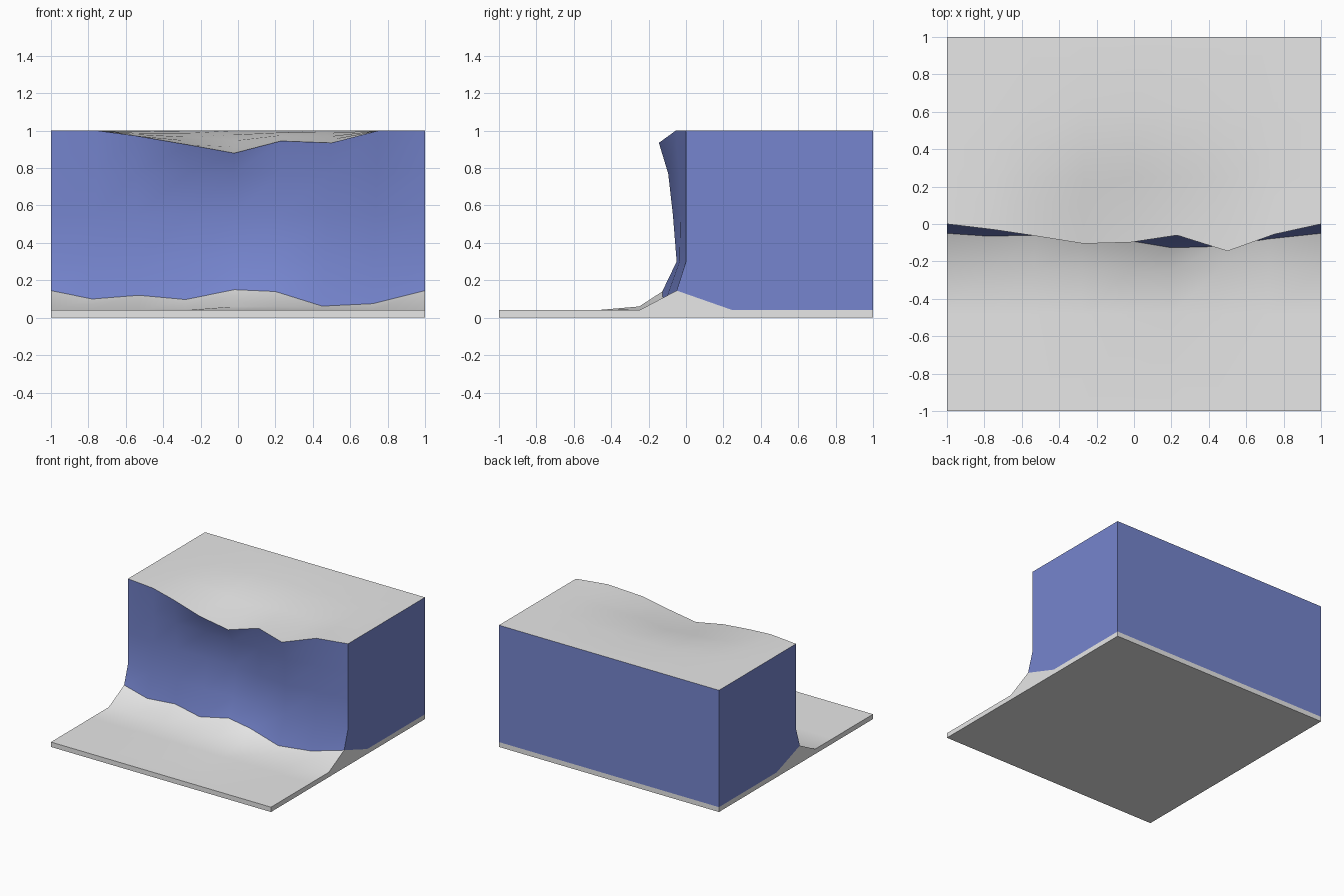
import bpy, bmesh, math

if "Cube" in bpy.data.objects:
    bpy.data.objects.remove(bpy.data.objects["Cube"])


def material(name, color):
    m = bpy.data.materials.new(name)
    m.diffuse_color = (*color, 1)
    m.use_nodes = True
    m.node_tree.nodes["Principled BSDF"].inputs["Base Color"].default_value = m.diffuse_color
    return m


GREY = material("grey ground", (0.8, 0.8, 0.8))
BLUE = material("blue rock", (0.18, 0.235, 0.62))


def build(name, mat, grid, polys, angle=50):
    """Skin a grid of points (columns along x) and add extra polygons."""
    bm = bmesh.new()
    rows = [[bm.verts.new(p) for p in col] for col in grid]
    for a, b in zip(rows, rows[1:]):
        for i in range(len(a) - 1):
            bm.faces.new((a[i], b[i], b[i + 1], a[i + 1]))
    for poly in polys:
        bm.faces.new([bm.verts.new(p) for p in poly])
    bmesh.ops.remove_doubles(bm, verts=bm.verts, dist=0.0005)
    me = bpy.data.meshes.new(name)
    bm.to_mesh(me)
    bm.free()
    me.materials.append(mat)
    ob = bpy.data.objects.new(name, me)
    bpy.context.collection.objects.link(ob)
    bpy.ops.object.select_all(action='DESELECT')
    ob.select_set(True)
    bpy.context.view_layer.objects.active = ob
    bpy.ops.object.shade_smooth_by_angle(angle=math.radians(angle))
    return ob


# Foot line and rim line of the cliff: (x, y, z) for nine columns
foot = [(-1, -.05, .145), (-.78, -.065, .10), (-.53, -.06, .12), (-.28, -.10, .097),
        (-.02, -.09, .15), (.2, -.127, .14), (.45, -.12, .062), (.72, -.08, .075),
        (1, -.05, .145)]
rim = [(-1, 0, 1), (-.75, -.03, 1), (-.55, -.06, .973), (-.27, -.105, .925),
       (-.02, -.098, .88), (.23, -.06, .945), (.5, -.145, .935), (.75, -.055, 1),
       (1, 0, 1)]
# Height of the sloping toe at y = -0.25
toe = [.04, .04, .042, .045, .06, .06, .045, .04, .04]
# Cliff face y at heights 0.30, 0.55, 0.77
face_y = [(0, 0, 0), (-.015, -.01, -.015), (-.03, -.02, -.03), (-.04, -.015, -.04),
          (-.03, -.01, -.04), (-.05, -.035, -.04), (-.05, -.07, -.095),
          (-.035, -.03, -.035), (0, 0, 0)]

# Ground slab with the toe sweeping up to the cliff foot
ground = []
for (x, y, z), t in zip(foot, toe):
    ground.append([(x, -1, 0), (x, -1, .04), (x, -.48, .04), (x, -.25, t), (x, y, z)])
sides = []
for s in (-1, 1):
    p = [(-1, 0), (1, 0), (1, .04), (.25, .04), (-.05, .145), (-.25, .04), (-.48, .04), (-1, .04)]
    sides.append([(s, y, z) for y, z in (p if s > 0 else p[::-1])])
bottom = [(-1, -1, 0), (-1, 1, 0), (1, 1, 0), (1, -1, 0)]
back = [(1, 1, 0), (-1, 1, 0), (-1, 1, .04), (1, 1, .04)]
build("ground_slab", GREY, ground, sides + [bottom, back])

# Rock face, from foot to rim
cliff = []
for f, r, ys in zip(foot, rim, face_y):
    col = [f]
    for y, z in zip(ys, (.30, .55, .77)):
        k = (z - f[2]) / (r[2] - f[2])
        col.append((f[0] + (r[0] - f[0]) * k, y, z))
    cliff.append(col + [r])
walls = []
for s in (-1, 1):
    p = [(.25, .04), (1, .04), (1, 1), (0, 1), (0, .77), (0, .55), (0, .30), (-.05, .145)]
    walls.append([(s, y, z) for y, z in (p if s > 0 else p[::-1])])
walls.append([(1, 1, .04), (-1, 1, .04), (-1, 1, 1), (1, 1, 1)])
build("cliff_walls", BLUE, cliff, walls)

# Plateau with a soft dip toward the rim
plateau = []
for x, y, z in rim:
    col = [(x, y, z)]
    for yy, k in ((.12, .72), (.25, .45), (.42, .18), (.62, 0), (1, 0)):
        col.append((x, yy, 1 - (1 - z) * k))
    plateau.append(col)
build("plateau_top", GREY, plateau, [])
